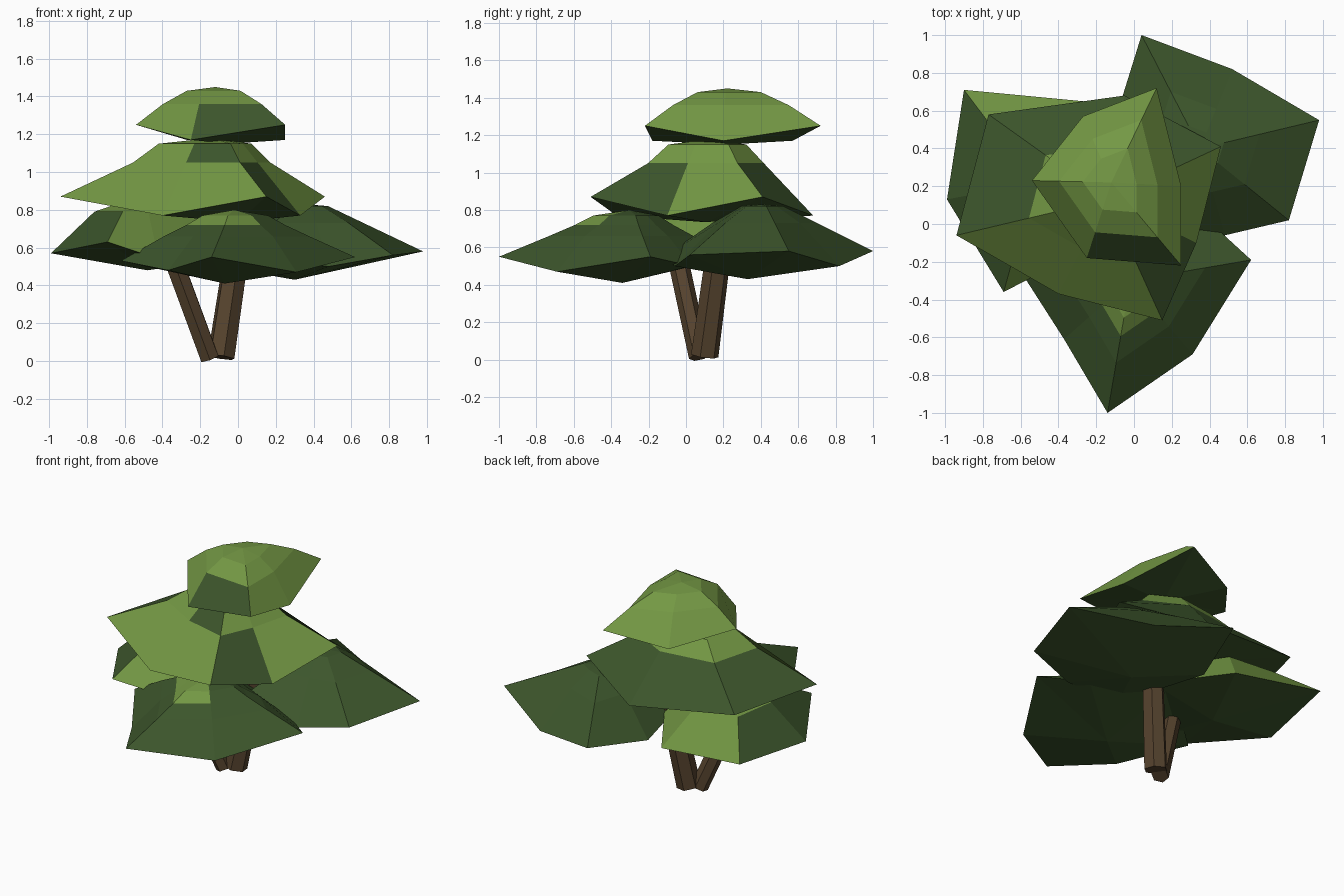
import bpy, bmesh
from mathutils import Vector

if "Cube" in bpy.data.objects:
    bpy.data.objects.remove(bpy.data.objects["Cube"])


def material(name, rgb):
    m = bpy.data.materials.new(name)
    m.diffuse_color = (*rgb, 1)
    m.use_nodes = True
    m.node_tree.nodes["Principled BSDF"].inputs["Base Color"].default_value = m.diffuse_color
    return m


DARK = material("dark green", (0.046, 0.093, 0.025))
LIGHT = material("light green", (0.174, 0.315, 0.058))
BROWN = material("bark brown", (0.092, 0.056, 0.027))


def finish(bm, name, mats):
    mesh = bpy.data.meshes.new(name)
    bmesh.ops.recalc_face_normals(bm, faces=bm.faces)
    bm.to_mesh(mesh)
    bm.free()
    for m in mats:
        mesh.materials.append(m)
    bpy.context.collection.objects.link(bpy.data.objects.new(name, mesh))


def clump(name, rim, center, rings, apex, under, colors):
    """Foliage pad: jagged rim, shrinking rings up to an apex, shallow pointed underside.
    colors: one string per band above the rim (last = cap), L or D per sector."""
    bm = bmesh.new()
    cx, cy = center
    n = len(rim)

    def ring(scale, z):
        return [bm.verts.new((cx + (x - cx) * scale, cy + (y - cy) * scale, z))
                for x, y, _ in rim]

    def band(a, b, code):
        for i in range(n):
            j = (i + 1) % n
            f = bm.faces.new((a[i], a[j], b[j], b[i]))
            f.material_index = int(code[i % len(code)] == "L")

    def fan(a, point, code):
        tip = bm.verts.new(point)
        for i in range(n):
            f = bm.faces.new((a[i], a[(i + 1) % n], tip))
            f.material_index = int(code[i % len(code)] == "L")

    edge = [bm.verts.new(p) for p in rim]
    fan(edge, under, "D")
    prev = edge
    for (scale, z), code in zip(rings, colors):
        cur = ring(scale, z)
        band(prev, cur, code)
        prev = cur
    fan(prev, (cx, cy, apex), colors[-1])
    finish(bm, name, (DARK, LIGHT))


def trunk(name, base, top, r0, r1):
    """Tapered six-sided leaning stem."""
    bm = bmesh.new()
    a, b = Vector(base), Vector(top)
    bmesh.ops.create_cone(bm, cap_ends=True, segments=6, radius1=r0,
                          radius2=r1, depth=(b - a).length)
    rot = (b - a).to_track_quat("Z", "Y").to_matrix().to_4x4()
    rot.translation = (a + b) / 2
    bm.transform(rot)
    finish(bm, name, (BROWN,))


# two leaning trunks
trunk("main_trunk", (-0.09, 0.10, 0.02), (0.0, 0.18, 0.62), 0.075, 0.068)
trunk("side_trunk", (-0.15, 0.07, 0.015), (-0.355, -0.05, 0.57), 0.055, 0.055)

# three low pads
clump("front_low_foliage",
      [(-0.14, -1.0, 0.55), (0.31, -0.69, 0.47), (0.62, -0.19, 0.55),
       (0.38, 0.03, 0.50), (-0.1, 0.25, 0.55), (-0.62, -0.22, 0.53),
       (-0.37, -0.61, 0.48)],
      (-0.02, -0.30), [(0.62, 0.66), (0.42, 0.72), (0.28, 0.77)], 0.80,
      (-0.07, -0.34, 0.41), ["D", "D", "LDDDLLL", "LDDDLLL"])
clump("right_low_foliage",
      [(0.48, -0.06, 0.50), (0.82, 0.02, 0.56), (0.98, 0.55, 0.58),
       (0.52, 0.82, 0.50), (0.04, 1.0, 0.58), (-0.10, 0.55, 0.50),
       (0.03, -0.12, 0.55)],
      (0.35, 0.40), [(0.5, 0.73), (0.2, 0.82)], 0.83,
      (0.30, 0.33, 0.43), ["D", "D", "D"])
clump("left_low_foliage",
      [(-0.99, 0.13, 0.57), (-0.69, -0.36, 0.63), (-0.42, -0.22, 0.54),
       (0.02, 0.20, 0.55), (-0.27, 0.65, 0.53), (-0.90, 0.71, 0.61)],
      (-0.53, 0.22), [(0.5, 0.79), (0.25, 0.83)], 0.84,
      (-0.48, 0.18, 0.48), ["DLLLLD", "L", "L"])

# middle pad
clump("middle_foliage",
      [(-0.94, -0.06, 0.87), (-0.40, -0.37, 0.77), (0.15, -0.51, 0.87),
       (0.33, -0.10, 0.77), (0.46, 0.41, 0.87), (-0.05, 0.68, 0.77),
       (-0.77, 0.58, 0.86)],
      (-0.14, 0.13), [(0.52, 1.05), (0.35, 1.15)], 1.18,
      (0.0, 0.10, 0.735), ["LLDLDDD", "LDLLLLL", "L"])

# crown
clump("top_foliage",
      [(-0.54, 0.23, 1.25), (-0.25, -0.18, 1.17), (0.25, -0.22, 1.25),
       (0.25, 0.20, 1.17), (0.12, 0.72, 1.25), (-0.27, 0.57, 1.17)],
      (-0.12, 0.22), [(0.66, 1.36), (0.36, 1.43)], 1.45,
      (-0.05, 0.22, 1.15), ["LDLLLL", "L", "L"])
